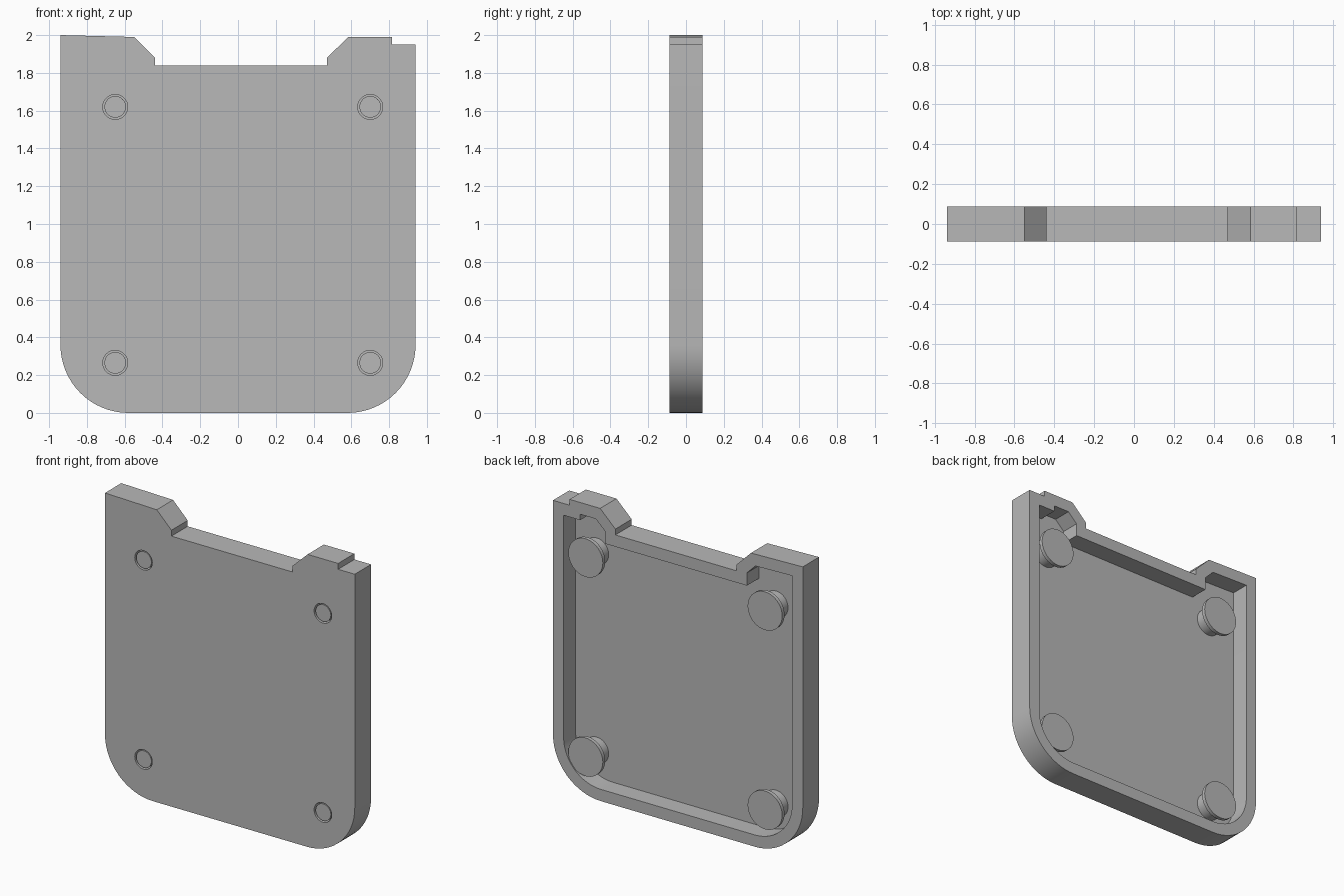
import bpy, bmesh, math
from mathutils import Vector, Matrix

cube = bpy.data.objects.get("Cube")
if cube:
    bpy.data.objects.remove(cube, do_unlink=True)

FRONT, FLOOR, BACK = -0.0875, -0.04, 0.0875
WALL = 0.08

grey = bpy.data.materials.new("mid_grey")
grey.use_nodes = True
colour = (0.48, 0.48, 0.48, 1)
grey.diffuse_color = colour
grey.node_tree.nodes["Principled BSDF"].inputs["Base Color"].default_value = colour


def finish(bm, name):
    bmesh.ops.recalc_face_normals(bm, faces=bm.faces)
    mesh = bpy.data.meshes.new(name)
    bm.to_mesh(mesh)
    bm.free()
    mesh.materials.append(grey)
    obj = bpy.data.objects.new(name, mesh)
    bpy.context.collection.objects.link(obj)
    return obj


def smooth(obj):
    bpy.ops.object.select_all(action='DESELECT')
    obj.select_set(True)
    bpy.context.view_layer.objects.active = obj
    bpy.ops.object.shade_smooth_by_angle(angle=math.radians(30))


def disc(name, x, z, radius, y0, y1):
    """Cylinder along the depth axis."""
    bm = bmesh.new()
    place = Matrix.Translation((x, (y0 + y1) / 2, z)) @ Matrix.Rotation(math.pi / 2, 4, 'X')
    bmesh.ops.create_cone(bm, cap_ends=True, segments=40, radius1=radius,
                          radius2=radius, depth=y1 - y0, matrix=place)
    return finish(bm, name)


def arc(cx, cz, r, start, steps=16):
    return [Vector((cx + r * math.cos(a), cz + r * math.sin(a)))
            for a in (start + math.pi / 2 * i / steps for i in range(steps + 1))]


def inset(points, d):
    """Mitred inward offset of a counter-clockwise outline."""
    result = []
    for i, p in enumerate(points):
        a = (p - points[i - 1]).normalized()
        b = (points[(i + 1) % len(points)] - p).normalized()
        na, nb = Vector((-a.y, a.x)), Vector((-b.y, b.x))
        result.append(p + (na + nb) * d / (1 + na.dot(nb)))
    return result


# Outline: rounded lower corners, notched top edge, small step on one shoulder
R = 0.36
top = [(0.94, 1.95), (0.815, 1.95), (0.815, 1.99), (0.585, 1.99), (0.47, 1.88),
       (0.47, 1.84), (-0.44, 1.84), (-0.44, 1.88), (-0.55, 1.99), (-0.94, 2.0)]
outline = (arc(-0.94 + R, R, R, math.pi) + arc(0.94 - R, R, R, -math.pi / 2)
           + [Vector(p) for p in top])
inner = inset(outline, WALL)

# Shallow tray, open at the back
bm = bmesh.new()
loops = [[bm.verts.new((p.x, y, p.y)) for p in pts]
         for pts, y in ((outline, FRONT), (outline, BACK), (inner, BACK), (inner, FLOOR))]
n = len(outline)
for lower, upper in zip(loops, loops[1:]):
    for i in range(n):
        j = (i + 1) % n
        bm.faces.new((lower[i], lower[j], upper[j], upper[i]))
bm.faces.new(loops[0])
bm.faces.new(loops[-1])
tray = finish(bm, "cover_tray")

# Four holes with pins, bosses and wide heads
for x, side in ((-0.65, "right"), (0.70, "left")):
    for z, level in ((0.265, "lower"), (1.62, "upper")):
        tag = f"{level}_{side}"
        cutter = disc("hole_cutter", x, z, 0.066, FRONT - 0.05, FLOOR + 0.03)
        cutter.hide_render = True
        cut = tray.modifiers.new("hole", 'BOOLEAN')
        cut.operation = 'DIFFERENCE'
        cut.solver = 'EXACT'
        cut.object = cutter
        bpy.context.view_layer.objects.active = tray
        bpy.ops.object.modifier_apply(modifier=cut.name)
        bpy.data.objects.remove(cutter, do_unlink=True)
        smooth(disc(f"pin_{tag}", x, z, 0.057, FRONT + 0.004, 0.065))
        smooth(disc(f"boss_{tag}", x, z, 0.09, FLOOR, 0.025))
        smooth(disc(f"pin_head_{tag}", x, z, 0.13, 0.055, 0.08))

smooth(tray)
